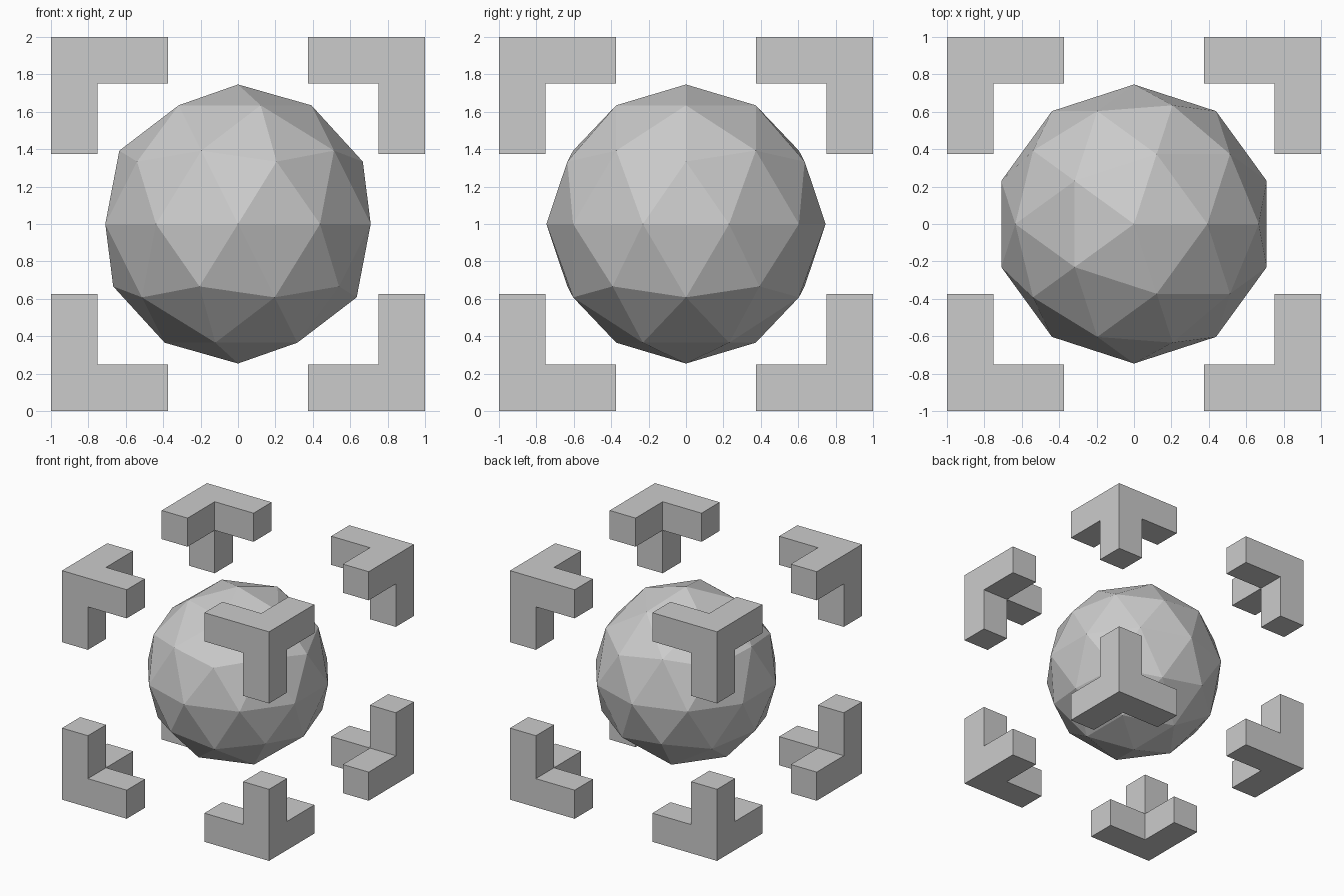
import bpy, bmesh
from mathutils import Matrix

if "Cube" in bpy.data.objects:
    bpy.data.objects.remove(bpy.data.objects["Cube"])

CENTRE = (0, 0, 1)
T = 0.25        # bar thickness
ARM = 0.625     # full arm length

# Faceted ball in the middle
bpy.ops.mesh.primitive_ico_sphere_add(subdivisions=2, radius=0.746, location=CENTRE)
bpy.context.object.name = "faceted_ball"

# Three-armed corner bracket: a corner cube with its three inward faces extruded
bm = bmesh.new()
bmesh.ops.create_cube(bm, size=T, matrix=Matrix.Translation([1 - T / 2] * 3))
bm.normal_update()
inward = [f for f in bm.faces if sum(f.normal) < 0]
for face in bmesh.ops.extrude_discrete_faces(bm, faces=inward)["faces"]:
    face.normal_update()
    bmesh.ops.translate(bm, verts=face.verts, vec=face.normal * (ARM - T))
bmesh.ops.dissolve_limit(bm, angle_limit=0.01, verts=bm.verts, edges=bm.edges)
bmesh.ops.recalc_face_normals(bm, faces=bm.faces)
mesh = bpy.data.meshes.new("corner_brackets")
bm.to_mesh(mesh)
bm.free()

# Mirror to all eight corners
brackets = bpy.data.objects.new("corner_brackets", mesh)
brackets.location = CENTRE
bpy.context.collection.objects.link(brackets)
mirror = brackets.modifiers.new("eight_corners", "MIRROR")
mirror.use_axis = (True, True, True)
